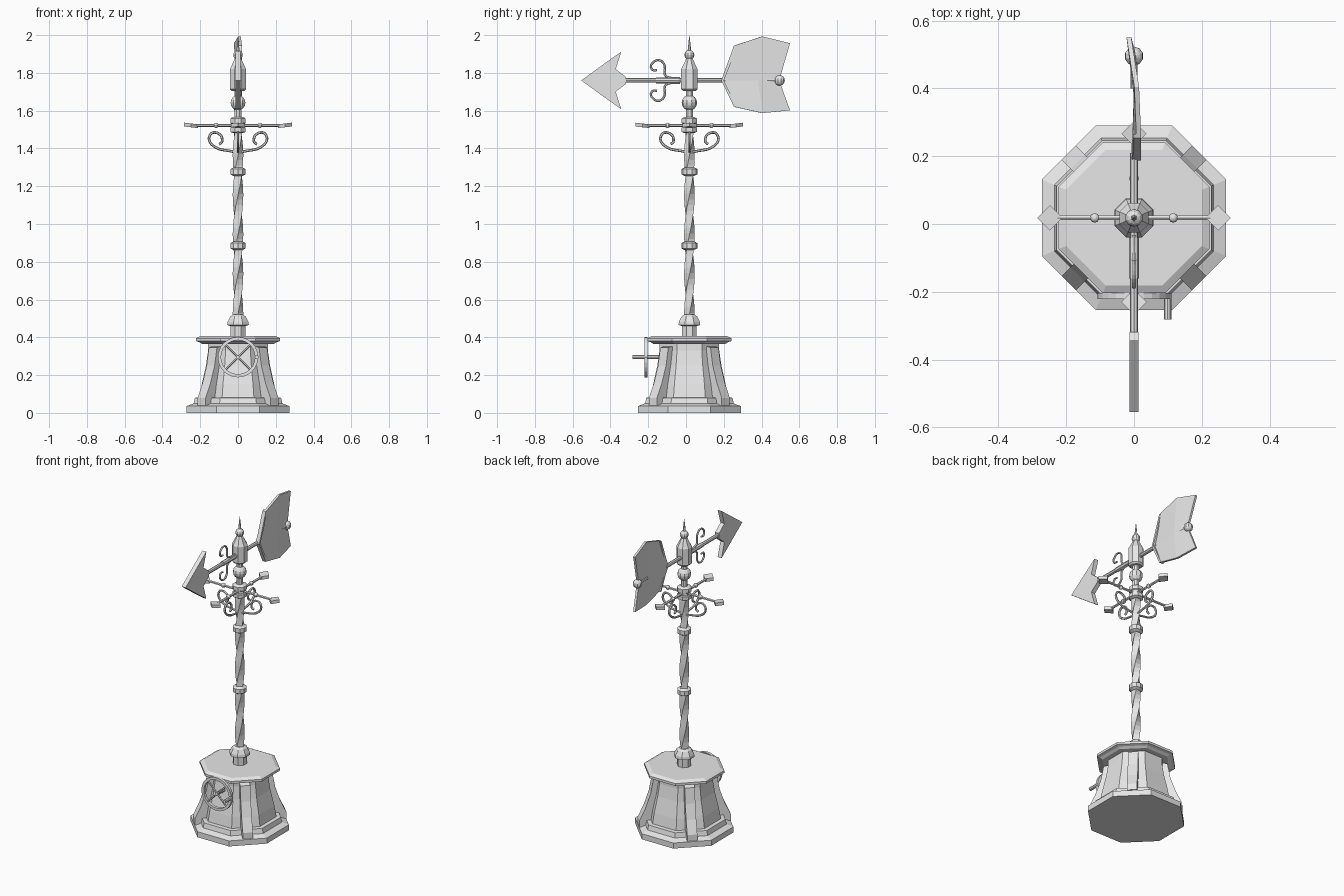
import bpy, bmesh, math
from mathutils import Vector, Matrix

if "Cube" in bpy.data.objects:
    bpy.data.objects.remove(bpy.data.objects["Cube"])

CY = 0.018          # centre line of the post
ROD_Z = 1.76        # height of the pointer
ARM_Z = 1.522       # height of the compass arms
stone = bpy.data.materials.new("light_grey")
stone.diffuse_color = (0.8, 0.8, 0.8, 1)
stone.use_nodes = True
stone.node_tree.nodes["Principled BSDF"].inputs["Base Color"].default_value = stone.diffuse_color


def finish(name, bm, offset=(0, CY, 0), turn=0):
    bmesh.ops.recalc_face_normals(bm, faces=bm.faces)
    bm.transform(Matrix.Translation(offset) @ Matrix.Rotation(turn, 4, 'Z'))
    me = bpy.data.meshes.new(name)
    bm.to_mesh(me)
    bm.free()
    me.materials.append(stone)
    ob = bpy.data.objects.new(name, me)
    bpy.context.collection.objects.link(ob)
    return ob


def loft(bm, rings):
    """Skin a list of point rings and cap both ends."""
    vs = [[bm.verts.new(p) for p in r] for r in rings]
    n = len(vs[0])
    for a, b in zip(vs, vs[1:]):
        for i in range(n):
            j = (i + 1) % n
            bm.faces.new((a[i], a[j], b[j], b[i]))
    bm.faces.new(vs[0])
    bm.faces.new(vs[-1])


def turned(name, profile, sides=8, apothem=False, twist=0.0):
    """Faceted lathe from (radius, height) pairs."""
    bm = bmesh.new()
    k = 1 / math.cos(math.pi / sides) if apothem else 1
    rings = []
    for r, z in profile:
        angs = [(i + 0.5) * math.tau / sides + twist * z for i in range(sides)]
        rings.append([(r * k * math.cos(a), r * k * math.sin(a), z) for a in angs])
    loft(bm, rings)
    return finish(name, bm)


def ball(name, loc, r):
    bm = bmesh.new()
    bmesh.ops.create_uvsphere(bm, u_segments=10, v_segments=8, radius=r)
    return finish(name, bm, loc)


def bar(name, a, b, r, sides=8):
    a, b = Vector(a), Vector(b)
    bm = bmesh.new()
    bmesh.ops.create_cone(bm, cap_ends=True, segments=sides, radius1=r, radius2=r, depth=(b - a).length)
    bm.transform((b - a).to_track_quat('Z', 'Y').to_matrix().to_4x4())
    return finish(name, bm, (a + b) / 2)


def scroll(name, pts, r, turn=0):
    """Curled iron tube in the vertical plane, smoothed through (out, z) points."""
    path = []
    for i in range(len(pts) - 1):
        p0, p1, p2, p3 = [Vector(pts[min(max(i + d, 0), len(pts) - 1)]) for d in (-1, 0, 1, 2)]
        for t in (0, 1 / 3, 2 / 3):
            path.append(0.5 * (2 * p1 + (p2 - p0) * t + (2 * p0 - 5 * p1 + 4 * p2 - p3) * t * t
                               + (3 * p1 - p0 - 3 * p2 + p3) * t ** 3))
    path.append(Vector(pts[-1]))
    rings = []
    for i, p in enumerate(path):
        d = (path[min(i + 1, len(path) - 1)] - path[max(i - 1, 0)]).normalized()
        ring = []
        for k in range(6):
            u, w = r * math.cos(k * math.tau / 6), r * math.sin(k * math.tau / 6)
            ring.append((p.x - d.y * u, w, p.y + d.x * u))
        rings.append(ring)
    bm = bmesh.new()
    loft(bm, rings)
    return finish(name, bm, turn=turn)


def plate(name, outline, x0, x1):
    """Flat cut-out in the yz plane."""
    bm = bmesh.new()
    loft(bm, [[(x, y, z) for y, z in outline] for x in (x0, x1)])
    return finish(name, bm, (0, 0, 0))


# Octagonal pedestal
turned("plinth", [(.272, 0), (.272, .036), (.235, .05), (.228, .08), (.2, .082)], apothem=True)
turned("pedestal_body", [(.205, .07), (.192, .15), (.17, .25), (.158, .33), (.158, .38)], apothem=True)
turned("pedestal_cap", [(.19, .365), (.205, .375), (.222, .38), (.222, .395), (.2, .407)], apothem=True)

# Sloping buttresses on the diagonal sides
for i in range(4):
    bm = bmesh.new()
    side = [(.13, .04), (.272, .04), (.272, .08), (.235, .16), (.205, .25), (.188, .345), (.13, .36)]
    loft(bm, [[(x, s * .03, z) for x, z in side] for s in (-1, 1)])
    finish("buttress", bm, turn=math.pi / 4 + i * math.pi / 2)

# Hand wheel with crossed spokes, axle and crank grip
WY, WZ, WR = -.212, .295, .098
bm = bmesh.new()
rim = [(WR - .008, -.009), (WR + .009, -.009), (WR + .009, .009), (WR - .008, .009)]
vs = [[bm.verts.new((r * math.cos(i * math.tau / 24), d, r * math.sin(i * math.tau / 24)))
       for r, d in rim] for i in range(24)]
for i in range(24):
    for k in range(4):
        bm.faces.new((vs[i][k], vs[i][k - 1], vs[(i + 1) % 24][k - 1], vs[(i + 1) % 24][k]))
finish("wheel_rim", bm, (0, WY, WZ))
for s in (-1, 1):
    q = WR * math.sqrt(.5)
    bar("wheel_spoke", (-q, WY, WZ - s * q), (q, WY, WZ + s * q), .006, 6)
bar("wheel_axle", (0, WY - .008, WZ), (0, -.1, WZ), .011)
bar("wheel_grip", (.099, -.282, WZ), (.099, WY + .008, WZ), .011)

# Twisted post with its foot and collars
turned("post_foot", [(.042, .4), (.042, .46), (.062, .465), (.06, .482), (.045, .51), (.03, .52)])
turned("twisted_post", [(.028, .5 + i * .03) for i in range(34)], sides=4, twist=7.5)
for z in (.885, 1.277):
    turned("collar", [(.025, z - .023), (.042, z - .014), (.042, z + .014), (.025, z + .023)], sides=10)

# Compass hub and arms
turned("compass_hub", [(.03, 1.482), (.044, 1.488), (.044, 1.51), (.038, 1.514), (.038, 1.53),
                       (.044, 1.534), (.044, 1.558), (.03, 1.566)])
curl = [(.01, 1.38), (.05, 1.388), (.1, 1.397), (.14, 1.422), (.154, 1.452), (.14, 1.481),
        (.112, 1.483), (.088, 1.465), (.085, 1.435), (.1, 1.423)]
for i in range(4):
    a = i * math.pi / 2
    c, s = math.cos(a), math.sin(a)
    bar("compass_arm", (.03 * c, CY + .03 * s, ARM_Z), (.225 * c, CY + .225 * s, ARM_Z), .008, 6)
    ball("arm_bead", (.116 * c, CY + .116 * s, ARM_Z), .014)
    bm = bmesh.new()
    loft(bm, [[(.248 + dx, dy, ARM_Z + dz + dx * .12) for dx, dy in
               ((-.037, 0), (0, -.037), (.037, 0), (0, .037))] for dz in (-.01, .01)])
    finish("compass_tip", bm, turn=a)
    scroll("bracket_scroll", curl, .007, a)

# Spindle, ball, housing and finial
turned("spindle", [(.02, 1.55), (.02, 1.73)])
ball("spindle_ball", (0, CY, 1.642), .041)
turned("housing", [(.036, 1.705), (.047, 1.715), (.047, 1.82), (.04, 1.832), (.02, 1.872), (.014, 1.885)])
ball("finial_ball", (0, CY, 1.895), .026)
turned("finial_spike", [(.01, 1.91), (.007, 1.94), (.001, 1.996)], sides=6)

# Pointer rod, arrowhead and scrolls
bar("pointer_rod", (0, -.36, ROD_Z), (0, .21, ROD_Z), .012)
bar("rod_sleeve", (0, -.16, ROD_Z), (0, -.04, ROD_Z), .015)
head = [(-.555, 0), (-.41, .105), (-.343, .152), (-.372, .06), (-.318, .018)]
head += [(y, -z) for y, z in reversed(head[1:])]
plate("arrowhead", [(y, ROD_Z + z) for y, z in head], -.014, .014)
loop = [(.05, .014), (.115, .016), (.135, .05), (.128, .085), (.165, .11), (.195, .095), (.206, .07),
        (.19, .05), (.172, .06)]
loop = [(.05, .012), (.1, .014), (.13, .03), (.13, .075), (.148, .103), (.178, .106), (.204, .08),
        (.195, .055), (.172, .055)]
for s in (-1, 1):
    scroll("pointer_scroll", [(y, ROD_Z + s * z) for y, z in loop], .006, -math.pi / 2)

# Gently bent tail vane with a notched end
bm = bmesh.new()
mid = [bm.verts.new((x, y, ROD_Z)) for x, y in ((0, .187), (.006, .38), (0, .493))]
top = [(.014, .256, 1.945), (.008, .404, 1.993), (-.015, .55, 1.957)]
low = [(.014, .256, 1.62), (.008, .404, 1.587), (-.015, .55, 1.602)]
for edge in (top, low):
    e = [bm.verts.new(p) for p in edge]
    bm.faces.new((mid[0], e[0], e[1], mid[1]))
    bm.faces.new((mid[1], e[1], e[2], mid[2]))
vane = finish("tail_vane", bm, (0, 0, 0))
sol = vane.modifiers.new("thickness", 'SOLIDIFY')
sol.thickness, sol.offset = .014, 0

# Raised edging along the front of the vane
rim = [(.187, ROD_Z), (.254, 1.945), (.266, 1.949), (.24, 1.86), (.2, ROD_Z), (.24, 1.68), (.268, 1.618), (.254, 1.62)]
plate("vane_edging", rim, -.003, .021)

# Ball and short rod at the tail end
bar("tail_rod", (0, .4, ROD_Z), (0, .49, ROD_Z), .011)
ball("tail_ball", (0, .495, ROD_Z), .028)
